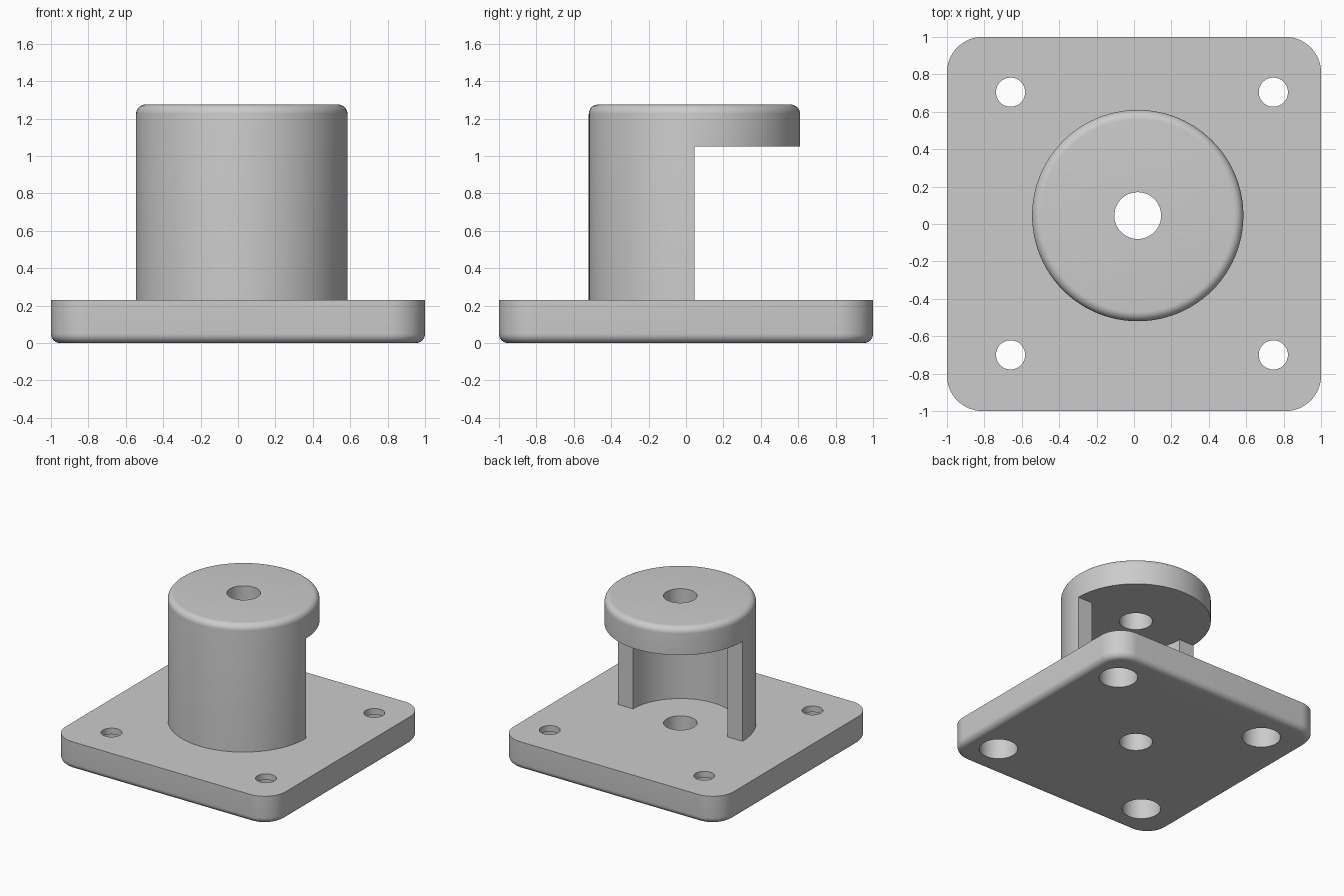
import bpy, bmesh
from math import sin, cos, pi, radians

old = bpy.data.objects.get("Cube")
if old:
    bpy.data.objects.remove(old, do_unlink=True)

grey = bpy.data.materials.new("plain grey")
grey.use_nodes = True
grey.diffuse_color = (0.6, 0.6, 0.6, 1)
grey.node_tree.nodes["Principled BSDF"].inputs["Base Color"].default_value = (0.6, 0.6, 0.6, 1)

CX, CY = 0.02, 0.045          # post axis
BASE_TOP, CAP_BOTTOM, POST_TOP = 0.23, 1.05, 1.275
FILLET = 0.05


def arc(x, y, r, a, b, n):
    return [(x + r * cos(a + (b - a) * i / n), y + r * sin(a + (b - a) * i / n))
            for i in range(n + 1)]


def circle(x, y, r, n=96):
    return arc(x, y, r, 0, 2 * pi, n)[:-1]


def rounded_square(half, r):
    c = half - r
    corners = [(c, c), (-c, c), (-c, -c), (c, -c)]
    return [p for i, (x, y) in enumerate(corners)
            for p in arc(x, y, r, i * pi / 2, (i + 1) * pi / 2, 16)]


def loft(name, levels):
    """Closed solid through outlines given as (points, z), from bottom to top."""
    bm = bmesh.new()
    rings = [[bm.verts.new((x, y, z)) for x, y in pts] for pts, z in levels]
    n = len(rings[0])
    for lo, hi in zip(rings, rings[1:]):
        for i in range(n):
            j = (i + 1) % n
            bm.faces.new((lo[i], lo[j], hi[j], hi[i]))
    bm.faces.new(rings[0][::-1])
    bm.faces.new(rings[-1])
    bmesh.ops.recalc_face_normals(bm, faces=bm.faces)
    mesh = bpy.data.meshes.new(name)
    bm.to_mesh(mesh)
    bm.free()
    mesh.materials.append(grey)
    ob = bpy.data.objects.new(name, mesh)
    bpy.context.collection.objects.link(ob)
    return ob


def cut(ob, cutters):
    """Subtract the cutters, bake the result and remove them."""
    for c in cutters:
        c.hide_render = True
        mod = ob.modifiers.new("cut", "BOOLEAN")
        mod.operation, mod.solver, mod.object = "DIFFERENCE", "EXACT", c
    bpy.context.view_layer.update()
    dg = bpy.context.evaluated_depsgraph_get()
    mesh = bpy.data.meshes.new_from_object(ob.evaluated_get(dg))
    ob.modifiers.clear()
    ob.data = mesh
    for c in cutters:
        bpy.data.objects.remove(c, do_unlink=True)
    bpy.ops.object.select_all(action="DESELECT")
    ob.select_set(True)
    bpy.context.view_layer.objects.active = ob
    bpy.ops.object.shade_smooth_by_angle(angle=radians(30))


def drill(x, y, r, z0, z1, n=96):
    return loft("drill", [(circle(x, y, r, n), z0), (circle(x, y, r, n), z1)])


# Quarter-round steps: (inset, distance from the flat end)
steps = [(FILLET * (1 - cos(t)), FILLET * (1 - sin(t)))
         for t in [i * pi / 16 for i in range(9)]]

# Base plate with rounded lower edge, centre hole and counterbored corner holes
base = loft("base_plate",
            [(rounded_square(1 - s, 0.19 - s), d) for s, d in reversed(steps)]
            + [(rounded_square(1, 0.19), BASE_TOP)])
holes = [drill(CX, CY, 0.125, -0.1, 0.4)]
for x in (-0.66, 0.745):
    for y in (-0.7, 0.705):
        holes.append(drill(x, y, 0.078, -0.1, 0.4, 48))
        holes.append(drill(x, y, 0.145, -0.1, 0.18, 64))
cut(base, holes)

# Post with rounded top, hollowed and open at the back below the cap
R = 0.565
post = loft("post_with_cap",
            [(circle(CX, CY, R), BASE_TOP)]
            + [(circle(CX, CY, R - s), POST_TOP - d) for s, d in steps])
keyhole = arc(CX, CY, 0.43, pi, 2 * pi, 48) + [(1, CY), (1, 1), (-1, 1), (-1, CY)]
cut(post, [loft("opening", [(keyhole, 0), (keyhole, CAP_BOTTOM)]),
           drill(CX, CY, 0.125, 0.9, 1.5)])
